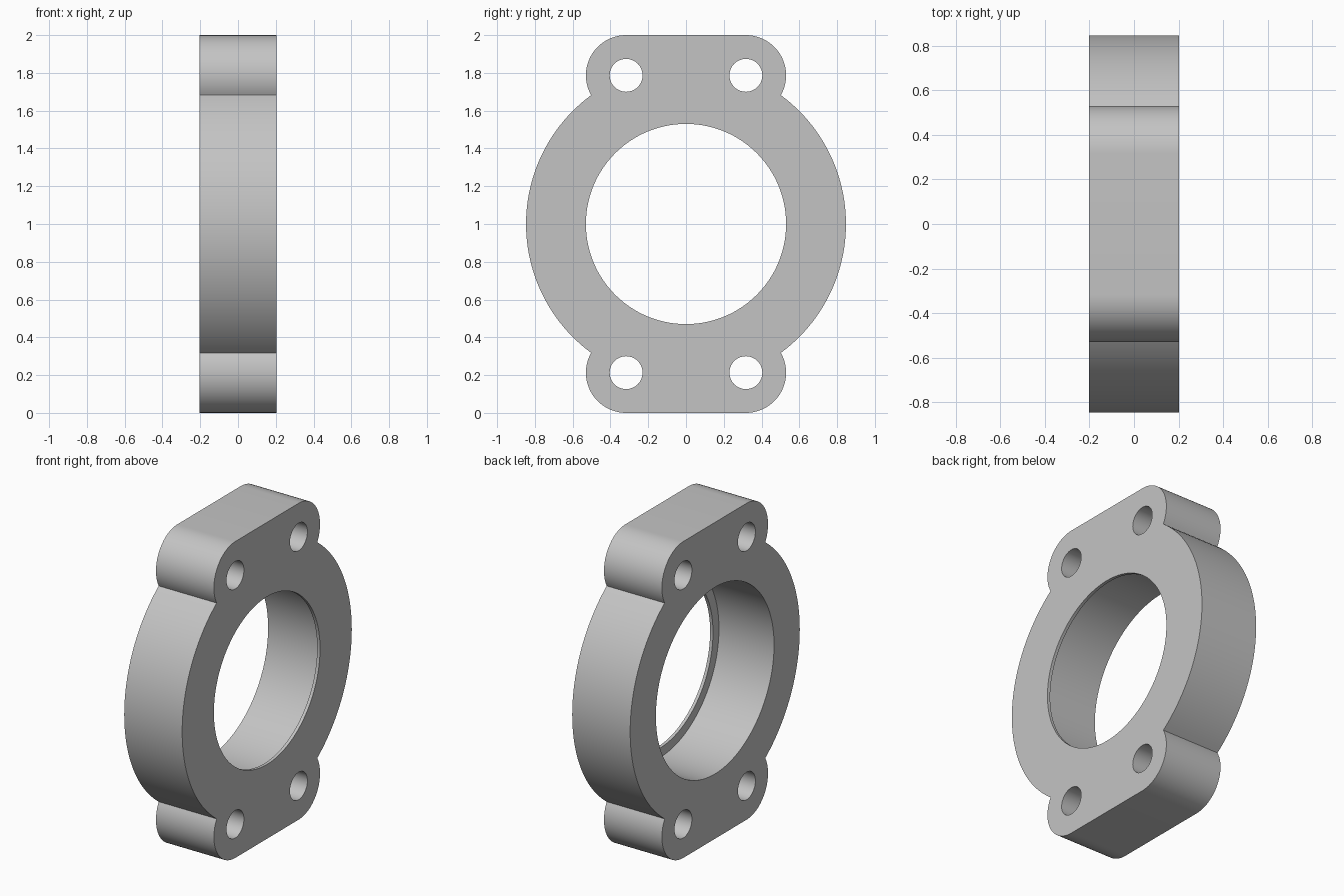
import bpy
import bmesh
from math import atan2, acos, cos, sin, hypot, pi

HALF = 0.2025                  # half thickness along x
RING = 0.847                   # outer ring radius
LUG_Y, LUG_Z, LUG = 0.317, 0.787, 0.213
BORE, LIP, LIP_DEPTH = 0.59, 0.53, 0.02
BOLT = 0.087

cube = bpy.data.objects.get("Cube")
if cube:
    bpy.data.objects.remove(cube, do_unlink=True)

metal = bpy.data.materials.new("grey_metal")
metal.use_nodes = True
grey = (0.55, 0.55, 0.55, 1)
metal.diffuse_color = grey
metal.node_tree.nodes["Principled BSDF"].inputs["Base Color"].default_value = grey


def arc(cy, cz, r, a0, a1, n):
    return [(cy + r * cos(a0 + (a1 - a0) * i / n),
             cz + r * sin(a0 + (a1 - a0) * i / n)) for i in range(n + 1)]


def prism(name, points, x0, x1):
    """Extrude a closed (y, z) outline along x."""
    bm = bmesh.new()
    face = bm.faces.new([bm.verts.new((x0, y, z + 1)) for y, z in points])
    side = bmesh.ops.extrude_face_region(bm, geom=[face])["geom"]
    bmesh.ops.translate(bm, vec=(x1 - x0, 0, 0),
                        verts=[v for v in side if isinstance(v, bmesh.types.BMVert)])
    bmesh.ops.recalc_face_normals(bm, faces=bm.faces)
    mesh = bpy.data.meshes.new(name)
    bm.to_mesh(mesh)
    bm.free()
    mesh.materials.append(metal)
    obj = bpy.data.objects.new(name, mesh)
    bpy.context.collection.objects.link(obj)
    return obj


def cut_hole(target, cy, cz, r, x0, x1, n):
    cutter = prism("hole_cutter", arc(cy, cz, r, 0, 2 * pi, n)[:-1], x0, x1)
    cutter.hide_render = True
    mod = target.modifiers.new("hole", "BOOLEAN")
    mod.operation, mod.solver, mod.object = "DIFFERENCE", "EXACT", cutter
    bpy.context.view_layer.objects.active = target
    bpy.ops.object.modifier_apply(modifier=mod.name)
    bpy.data.objects.remove(cutter, do_unlink=True)


# One quarter of the outline: ring arc up to the notch, then the lug arc
dist = hypot(LUG_Y, LUG_Z)
notch = atan2(LUG_Z, LUG_Y) - acos((RING**2 + dist**2 - LUG**2) / (2 * RING * dist))
start = atan2(RING * sin(notch) - LUG_Z, RING * cos(notch) - LUG_Y)
quarter = (arc(0, 0, RING, 0, notch, 24)
           + arc(LUG_Y, LUG_Z, LUG, start, pi / 2, 24)[1:])

# Mirror the quarter into the full outline
half = quarter + [(-y, z) for y, z in reversed(quarter)]
outline = half + [(y, -z) for y, z in reversed(half[1:-1])]
flange = prism("bearing_flange", outline, -HALF, HALF)

# Main bore stops short of the +x face, leaving a thin retaining lip
cut_hole(flange, 0, 0, BORE, -HALF - 0.1, HALF - LIP_DEPTH, 128)
cut_hole(flange, 0, 0, LIP, -HALF - 0.2, HALF + 0.1, 128)

# Four bolt holes
for sy in (-1, 1):
    for sz in (-1, 1):
        cut_hole(flange, sy * LUG_Y, sz * LUG_Z, BOLT, -HALF - 0.1, HALF + 0.1, 48)

bpy.ops.object.select_all(action="DESELECT")
flange.select_set(True)
bpy.context.view_layer.objects.active = flange
bpy.ops.object.shade_smooth_by_angle()
